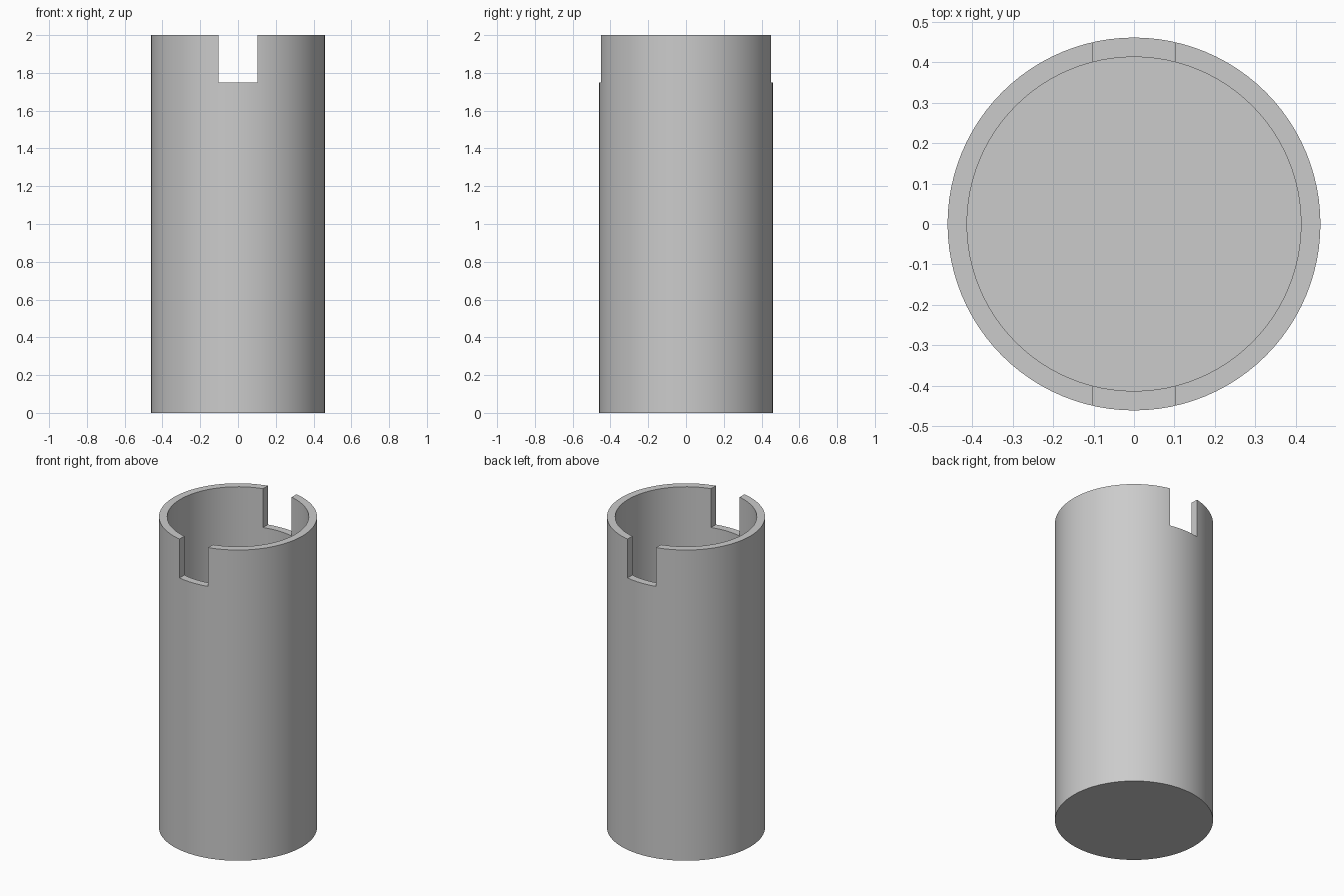
import bpy
import bmesh
import math
from mathutils import Matrix

default = bpy.data.objects.get("Cube")
if default:
    bpy.data.objects.remove(default, do_unlink=True)

OUTER, INNER, HEIGHT, FLOOR = 0.461, 0.413, 2.0, 0.05
SLOT_WIDTH, SLOT_BASE = 0.2, 1.75
SEGMENTS = 96

grey = bpy.data.materials.new("plain grey")
grey.use_nodes = True
colour = (0.6, 0.6, 0.6, 1)
grey.diffuse_color = colour
grey.node_tree.nodes["Principled BSDF"].inputs["Base Color"].default_value = colour


def add_object(name, bm):
    mesh = bpy.data.meshes.new(name)
    bmesh.ops.recalc_face_normals(bm, faces=bm.faces)
    bm.to_mesh(mesh)
    bm.free()
    mesh.materials.append(grey)
    obj = bpy.data.objects.new(name, mesh)
    bpy.context.collection.objects.link(obj)
    return obj


# Cup body: four rings joined by walls, with a closed base and inner floor
bm = bmesh.new()
rings = []
for radius, z in [(OUTER, 0), (OUTER, HEIGHT), (INNER, HEIGHT), (INNER, FLOOR)]:
    angles = [math.tau * i / SEGMENTS for i in range(SEGMENTS)]
    rings.append([bm.verts.new((radius * math.cos(a), radius * math.sin(a), z))
                  for a in angles])
for low, high in zip(rings, rings[1:]):
    for i in range(SEGMENTS):
        j = (i + 1) % SEGMENTS
        bm.faces.new((low[i], low[j], high[j], high[i]))
bm.faces.new(rings[0])
bm.faces.new(rings[-1])
body = add_object("slotted_cup", bm)

# Slot cutter: one bar through the front and back of the rim
bm = bmesh.new()
bar_height = 0.5
place = Matrix.Translation((0, 0, SLOT_BASE + bar_height / 2))
bmesh.ops.create_cube(bm, size=1,
                      matrix=place @ Matrix.Diagonal((SLOT_WIDTH + 0.004, 2, bar_height, 1)))
cutter = add_object("slot_cutter", bm)
cutter.hide_render = True

cut = body.modifiers.new("rim slots", 'BOOLEAN')
cut.operation = 'DIFFERENCE'
cut.solver = 'EXACT'
cut.object = cutter

bpy.ops.object.select_all(action='DESELECT')
body.select_set(True)
bpy.context.view_layer.objects.active = body
bpy.ops.object.modifier_apply(modifier=cut.name)
bpy.data.objects.remove(cutter, do_unlink=True)
bpy.ops.object.shade_smooth_by_angle(angle=math.radians(30))
